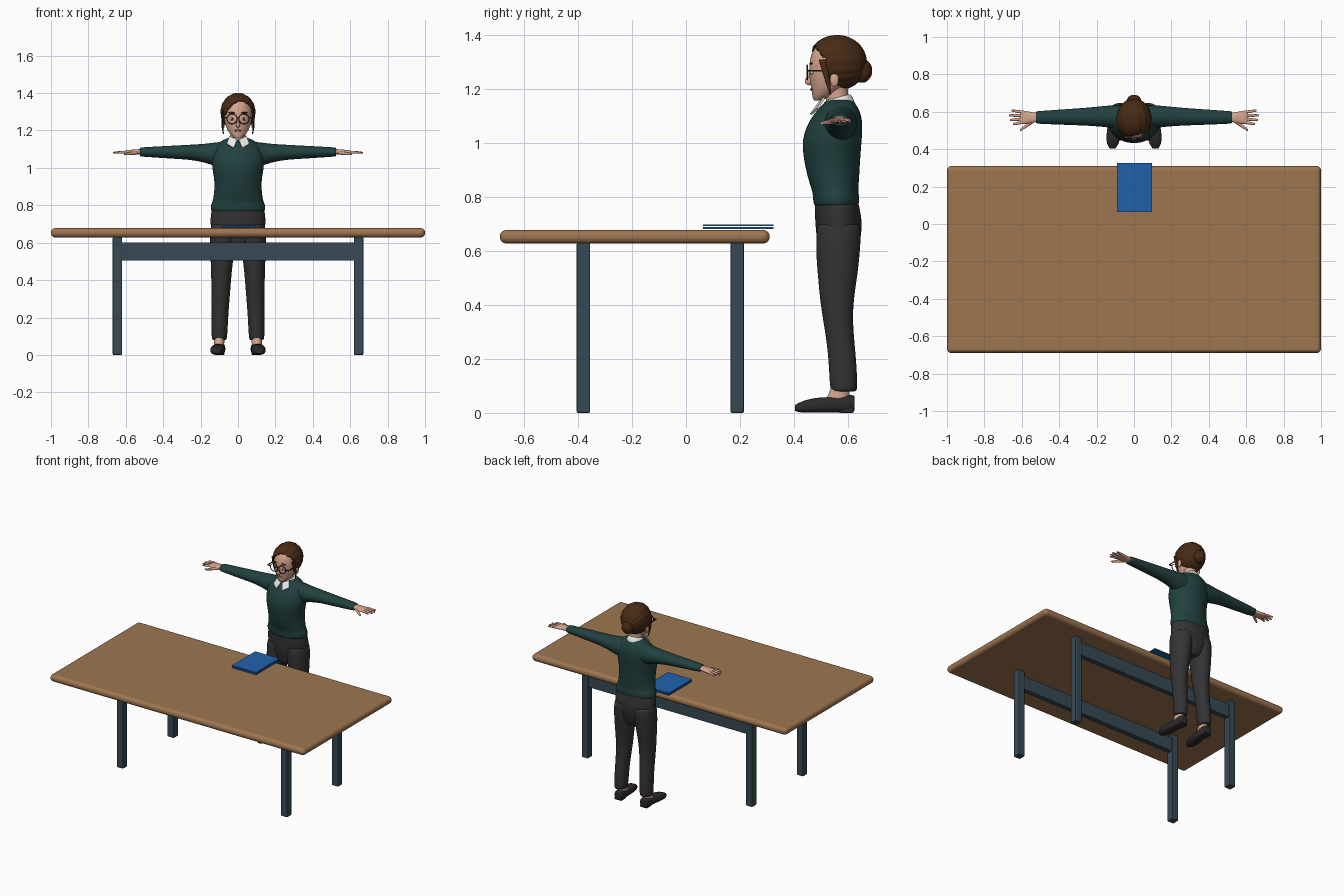
import bpy, bmesh
from math import sin, cos, pi, atan2, copysign
from mathutils import Vector

if "Cube" in bpy.data.objects:
    bpy.data.objects.remove(bpy.data.objects["Cube"])


def material(name, *rgb):
    m = bpy.data.materials.new(name)
    m.use_nodes = True
    m.diffuse_color = (*rgb, 1)
    m.node_tree.nodes["Principled BSDF"].inputs["Base Color"].default_value = (*rgb, 1)
    return m


WOOD = material("warm wood", .34, .18, .08)
STEEL = material("slate blue metal", .038, .068, .088)
BLUE = material("book blue", .015, .12, .41)
GREEN = material("sweater green", .015, .052, .05)
PANTS = material("charcoal cloth", .034, .033, .035)
DARK = material("dark leather", .026, .023, .026)
HAIR = material("brown hair", .065, .024, .008)
SKIN = material("skin", .68, .38, .27)
WHITE = material("white cloth", .8, .8, .78)
LIPS = material("lips", .45, .14, .11)


def finish(name, mat, bm, mirror=False, smooth=True):
    bmesh.ops.recalc_face_normals(bm, faces=bm.faces)
    mesh = bpy.data.meshes.new(name)
    bm.to_mesh(mesh)
    bm.free()
    mesh.materials.append(mat)
    mesh.polygons.foreach_set("use_smooth", [smooth] * len(mesh.polygons))
    ob = bpy.data.objects.new(name, mesh)
    bpy.context.collection.objects.link(ob)
    if mirror:
        ob.modifiers.new("mirror", "MIRROR").use_mirror_merge = False
    return ob


def box(name, mat, lo, hi, bevel=0, segments=2, mirror=False):
    lo, hi = Vector(lo), Vector(hi)
    bm = bmesh.new()
    bmesh.ops.create_cube(bm, size=1)
    for v in bm.verts:
        v.co = (lo + hi) / 2 + v.co * (hi - lo)
    if bevel:
        bmesh.ops.bevel(bm, geom=bm.edges[:], offset=bevel, segments=segments,
                        profile=.5, affect="EDGES")
    return finish(name, mat, bm, mirror, smooth=False)


def loft(name, mat, axis, sections, mirror=False, power=1, sides=16):
    """Rings along an axis: (position, centre a, centre b, radius a, radius b)."""
    bm = bmesh.new()
    first, last = sections[0], sections[-1]
    cap = lambda s: (*s[:3], s[3] * .8, s[4] * .8)
    rings = []
    for t, a, b, ra, rb in [cap(first), *sections, cap(last)]:
        ring = []
        for i in range(sides):
            c, s = cos(2 * pi * i / sides), sin(2 * pi * i / sides)
            co = [a + ra * copysign(abs(c) ** power, c), b + rb * copysign(abs(s) ** power, s)]
            co.insert("xyz".index(axis), t)
            ring.append(bm.verts.new(co))
        rings.append(ring)
    for r, q in zip(rings, rings[1:]):
        for i in range(sides):
            j = (i + 1) % sides
            bm.faces.new((r[i], r[j], q[j], q[i]))
    bm.faces.new(rings[0])
    bm.faces.new(rings[-1])
    ob = finish(name, mat, bm, mirror)
    sub = ob.modifiers.new("smooth", "SUBSURF")
    sub.levels = sub.render_levels = 2
    return ob


def ball(name, mat, centre, radii, mirror=False, detail=16, shape=None, cut=None):
    bm = bmesh.new()
    bmesh.ops.create_uvsphere(bm, u_segments=detail * 2, v_segments=detail, radius=1)
    for v in bm.verts:
        k = shape(v.co) if shape else 1
        v.co = Vector(centre) + v.co * Vector(radii) * k
    if cut:
        bmesh.ops.delete(bm, geom=[f for f in bm.faces if cut(f.calc_center_median())],
                         context="FACES")
    return finish(name, mat, bm, mirror)


# Table
box("table_top", WOOD, (-1, -.69, .628), (1, .31, .678), .024, 5)
for label, y in (("front", -.38), ("back", .19)):
    box(label + "_legs", STEEL, (.62, y - .025, 0), (.67, y + .025, .63), .005, 2, True)
    box(label + "_rail", STEEL, (-.625, y - .018, .505), (.625, y + .018, .602), .003)

# Book covers
box("book_lower_cover", BLUE, (-.092, .063, .681), (.097, .325, .688))
box("book_upper_cover", BLUE, (-.092, .063, .692), (.097, .325, .698))

# Trousers
loft("trouser_legs", PANTS, "z", [
    (.08, .1, .585, .043, .053), (.2, .097, .58, .045, .052), (.3, .093, .568, .049, .053),
    (.4, .09, .558, .054, .061), (.5, .087, .562, .06, .074), (.6, .08, .563, .072, .084),
    (.7, .074, .567, .075, .085)], True)
loft("trouser_hips", PANTS, "z", [
    (.56, 0, .565, .06, .06), (.62, 0, .565, .137, .08), (.7, 0, .567, .153, .09),
    (.76, 0, .56, .148, .085), (.79, 0, .558, .14, .08)])

# Shoes, heels and ankles
loft("shoes", DARK, "y", [
    (.404, .115, .018, .016, .012), (.43, .114, .022, .034, .022), (.48, .109, .029, .04, .029),
    (.54, .103, .029, .035, .029), (.59, .1, .034, .034, .034), (.625, .1, .036, .026, .03)],
    True, .75)
box("shoe_heels", DARK, (.072, .565, 0), (.128, .622, .02), .006, 2, True)
loft("ankles", SKIN, "z", [
    (.035, .102, .56, .028, .05), (.06, .101, .565, .028, .04), (.12, .1, .578, .03, .034)], True)

# Sweater
loft("sweater_body", GREEN, "z", [
    (.765, 0, .557, .14, .08), (.78, 0, .557, .148, .086), (.805, 0, .556, .146, .087),
    (.82, 0, .553, .136, .085), (.86, 0, .548, .13, .094), (.92, 0, .542, .124, .103),
    (1, 0, .539, .14, .112), (1.06, 0, .55, .142, .106), (1.11, 0, .562, .128, .088),
    (1.14, 0, .568, .1, .064), (1.16, 0, .57, .058, .05)], sides=24)
loft("sleeves", GREEN, "x", [
    (.06, .572, 1.075, .066, .068), (.12, .574, 1.072, .062, .066), (.17, .575, 1.078, .056, .052),
    (.25, .574, 1.084, .049, .041), (.36, .572, 1.084, .043, .035), (.49, .57, 1.085, .036, .027),
    (.525, .57, 1.085, .033, .024)], True)

# Hands
loft("palms", SKIN, "x", [
    (.51, .57, 1.086, .023, .016), (.545, .569, 1.085, .029, .014),
    (.59, .57, 1.084, .038, .012), (.607, .57, 1.083, .036, .009)], True, .85)
fingers = {"index": (.545, .648, .533), "middle": (.562, .664, .556),
           "ring": (.579, .668, .581), "little": (.597, .655, .607)}
for label, (root, tip, end) in fingers.items():
    loft(label + "_fingers", SKIN, "x", [
        (.59, root, 1.084, .009, .009), ((.59 + tip) / 2, (root + end) / 2, 1.084, .009, .008),
        (tip, end, 1.081, .006, .005)], True, sides=8)
loft("thumbs", SKIN, "x", [
    (.535, .555, 1.082, .014, .012), (.57, .528, 1.077, .012, .01),
    (.61, .502, 1.073, .007, .006)], True, sides=8)

# Neck and head
loft("neck", SKIN, "z", [
    (1.1, 0, .565, .046, .046), (1.17, 0, .56, .041, .041), (1.23, 0, .555, .042, .045)])
loft("head", SKIN, "z", [
    (1.158, 0, .49, .018, .017), (1.172, 0, .503, .036, .036), (1.2, 0, .525, .058, .061),
    (1.24, 0, .535, .073, .079), (1.28, 0, .54, .078, .086), (1.33, 0, .547, .077, .088),
    (1.375, 0, .555, .052, .062)])
ball("nose", SKIN, (0, .458, 1.23), (.011, .018, .016))
ball("nose_bridge", SKIN, (0, .459, 1.248), (.007, .011, .026))
ball("lips_detail", LIPS, (0, .468, 1.199), (.02, .008, .006))
ball("ears", SKIN, (.079, .55, 1.235), (.008, .016, .026), True)
ball("eyes", WHITE, (.031, .467, 1.262), (.014, .007, .008), True)
ball("irises", DARK, (.031, .4615, 1.262), (.006, .003, .006), True)
ball("eyebrows", HAIR, (.034, .463, 1.295), (.02, .006, .0035), True)

# Glasses
for side in (-1, 1):
    bpy.ops.mesh.primitive_torus_add(location=(side * .032, .449, 1.262), rotation=(pi / 2, 0, 0),
                                     major_radius=.027, minor_radius=.0025,
                                     major_segments=32, minor_segments=8)
    rim = bpy.context.object
    rim.name = "left_lens_rim" if side > 0 else "right_lens_rim"
    rim.data.materials.append(DARK)
    bpy.ops.object.shade_smooth()
box("glasses_bridge", DARK, (-.007, .447, 1.267), (.007, .451, 1.271))
box("glasses_hinges", DARK, (.057, .447, 1.265), (.083, .451, 1.271), mirror=True)
box("glasses_temples", DARK, (.08, .447, 1.265), (.083, .55, 1.271), mirror=True)


# Hair cap with combed ridges, opened for the face and nape
def combed(p):
    return .985 + .03 * abs(sin(atan2(p.x, p.z + .3) * 9 + p.y))


def face_opening(p):
    hairline = 1.362 - 10 * (p.x - .015) ** 2
    nape = 1.235 - (p.y - .53) * .6
    return (p.y < .52 and p.z < hairline) or p.z < nape


cap = ball("hair_cap", HAIR, (0, .56, 1.298), (.093, .109, .102), False, 48, combed, face_opening)
thick = cap.modifiers.new("thickness", "SOLIDIFY")
thick.thickness = .009
ball("hair_bun", HAIR, (0, .652, 1.268), (.041, .038, .044), False, 24,
     lambda p: .96 + .06 * abs(sin(atan2(p.x, p.z) * 3 + p.y * 4)))
loft("hair_side_locks", HAIR, "z", [
    (1.18, .077, .535, .003, .004), (1.215, .084, .528, .005, .008),
    (1.26, .084, .518, .007, .012), (1.31, .078, .505, .008, .016)], True, sides=8)

# Shirt collar: tilted band with two front points
band = loft("collar_band", WHITE, "z", [
    (1.128, 0, .565, .067, .064), (1.15, 0, .565, .059, .058), (1.172, 0, .563, .047, .048)])
for v in band.data.vertices:
    v.co.z += (v.co.y - .57) * .25
bm = bmesh.new()
bm.faces.new([bm.verts.new(p) for p in ((.004, .493, 1.148), (.045, .512, 1.168),
                                        (.06, .488, 1.128), (.024, .463, 1.106))])
points = finish("collar_points", WHITE, bm, True, smooth=False)
points.modifiers.new("thickness", "SOLIDIFY").thickness = .008
points.modifiers["thickness"].offset = 0
